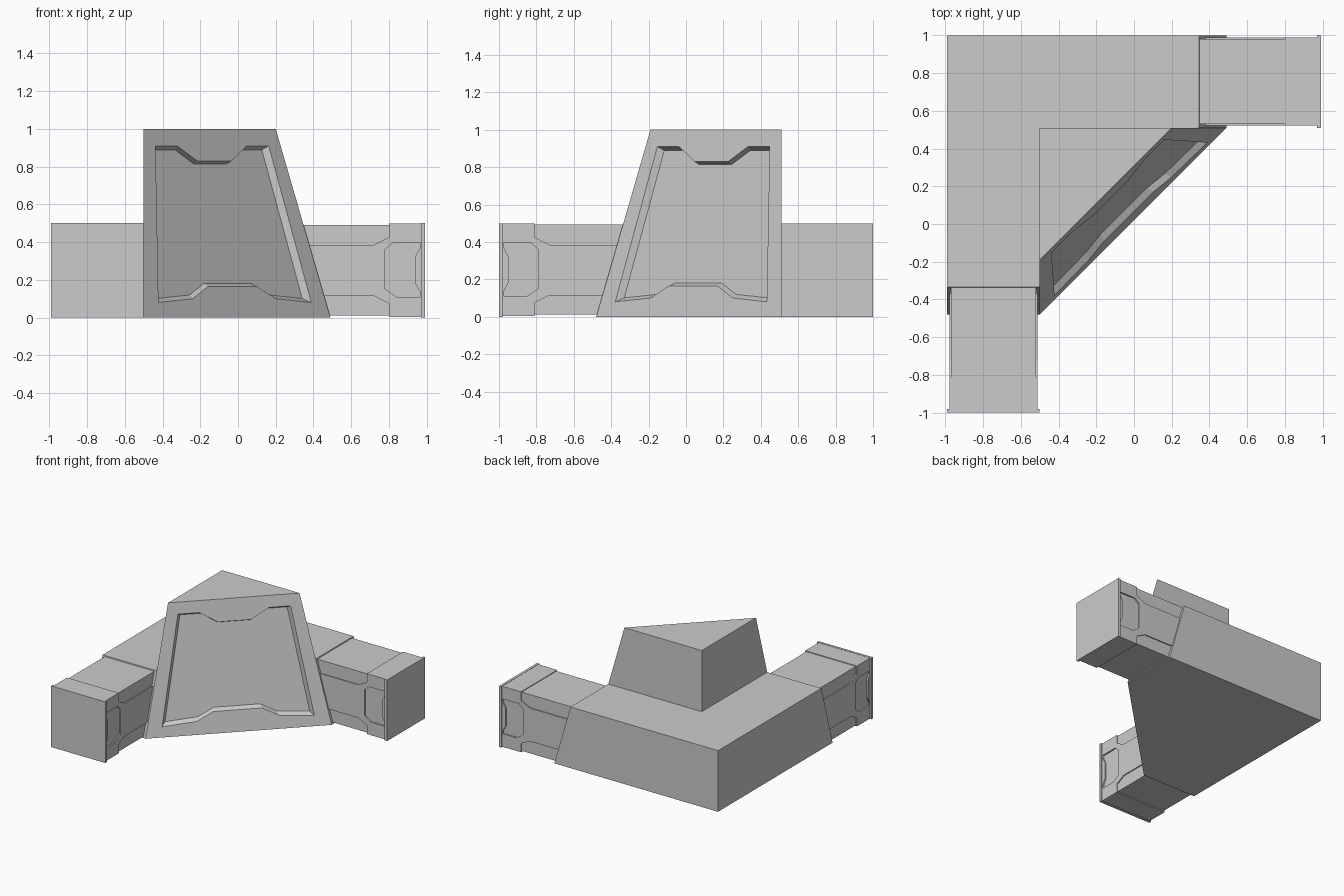
import bpy, bmesh

if "Cube" in bpy.data.objects:
    bpy.data.objects.remove(bpy.data.objects["Cube"])

# Local frame: a = distance along a wing from the outer corner, b = distance in from its outer face
def wing_x(a, b, z):
    return (-0.99 + a, 1 - b, z)

def wing_y(a, b, z):
    return (-0.99 + b, 1 - a, z)

def loft(name, ring0, ring1):
    """Solid between two rings with the same number of points."""
    bm = bmesh.new()
    r0 = [bm.verts.new(p) for p in ring0]
    r1 = [bm.verts.new(p) for p in ring1]
    bm.faces.new(r0)
    bm.faces.new(r1[::-1])
    n = len(r0)
    for i in range(n):
        j = (i + 1) % n
        bm.faces.new((r0[i], r1[i], r1[j], r0[j]))
    bmesh.ops.recalc_face_normals(bm, faces=bm.faces)
    me = bpy.data.meshes.new(name)
    bm.to_mesh(me)
    bm.free()
    ob = bpy.data.objects.new(name, me)
    bpy.context.collection.objects.link(ob)
    return ob

def slab(name, to_world, profile, b0, b1):
    """Side profile (a, z) extruded across the wing."""
    return loft(name, [to_world(a, b0, z) for a, z in profile],
                [to_world(a, b1, z) for a, z in profile])

def rect(a0, a1, z0, z1):
    return [(a0, z0), (a1, z0), (a1, z1), (a0, z1)]

def carve(ob, cutter):
    mod = ob.modifiers.new("carve", 'BOOLEAN')
    mod.operation = 'DIFFERENCE'
    mod.solver = 'EXACT'
    mod.object = cutter
    bpy.context.view_layer.objects.active = ob
    bpy.ops.object.modifier_apply(modifier=mod.name)
    bpy.data.objects.remove(cutter)

def build_wing(tag, w, end, start):
    # plain wall block with a sloped end
    slab(tag + "_wall_block", w,
         [(start, 0), (1.48, 0), (1.335, 0.5), (start, 0.5)], 0, 0.49)
    # slimmer core of the outer section
    slab(tag + "_arm_core", w, rect(1.2, end - 0.15, 0.012, 0.492), 0.02, 0.47)
    # raised side band that flares into the end cap
    s = end - 0.19
    band = slab(tag + "_arm_band", w,
                [(1.2, 0.115), (s - 0.08, 0.115), (s, 0.075), (s, 0.004),
                 (end - 0.005, 0.004), (end - 0.005, 0.498), (s, 0.498),
                 (s, 0.425), (s - 0.08, 0.385), (1.2, 0.385)], 0.011, 0.479)
    # recessed panels on both sides of the cap
    panel = [(-0.21, 0.15), (-0.15, 0.11), (-0.025, 0.11), (-0.025, 0.135),
             (-0.05, 0.18), (-0.05, 0.325), (-0.025, 0.37), (-0.025, 0.395),
             (-0.17, 0.395), (-0.21, 0.36)]
    panel = [(end + a, z) for a, z in panel]
    for b0, b1 in ((-0.03, 0.023), (0.467, 0.52)):
        carve(band, slab("panel_cutter", w, panel, b0, b1))
    # thin end flange
    slab(tag + "_end_flange", w, rect(end - 0.02, end, 0, 0.5), 0, 0.49)

build_wing("side", wing_y, 2.0, 0.49)
build_wing("back", wing_x, 1.98, 0.0)

# Corner buttress: triangular block with a sloping diagonal front
def triangle(reach, z):
    return [wing_x(0.49, 0.49, z), wing_x(reach, 0.49, z), wing_x(0.49, reach, z)]

buttress = loft("corner_buttress", triangle(1.48, 0), triangle(1.19, 1))

# Notched recess in the sloping front
def on_slope(u, z, depth):
    s = (1.97 - 0.29 * z) / 2 - depth * 0.707
    return wing_x(s + u, s - u, z)

half = [(0.13, 0.165), (0.22, 0.1), (0.405, 0.08), (0.3, 0.91), (0.185, 0.91), (0.09, 0.83)]
outline = half + [(-u, z) for u, z in reversed(half)]

def recess_ring(scale, depth):
    return [on_slope(u * scale, 0.5 + (z - 0.5) * scale, depth) for u, z in outline]

carve(buttress, loft("recess_cutter", recess_ring(1.05, -0.035), recess_ring(0.95, 0.035)))
